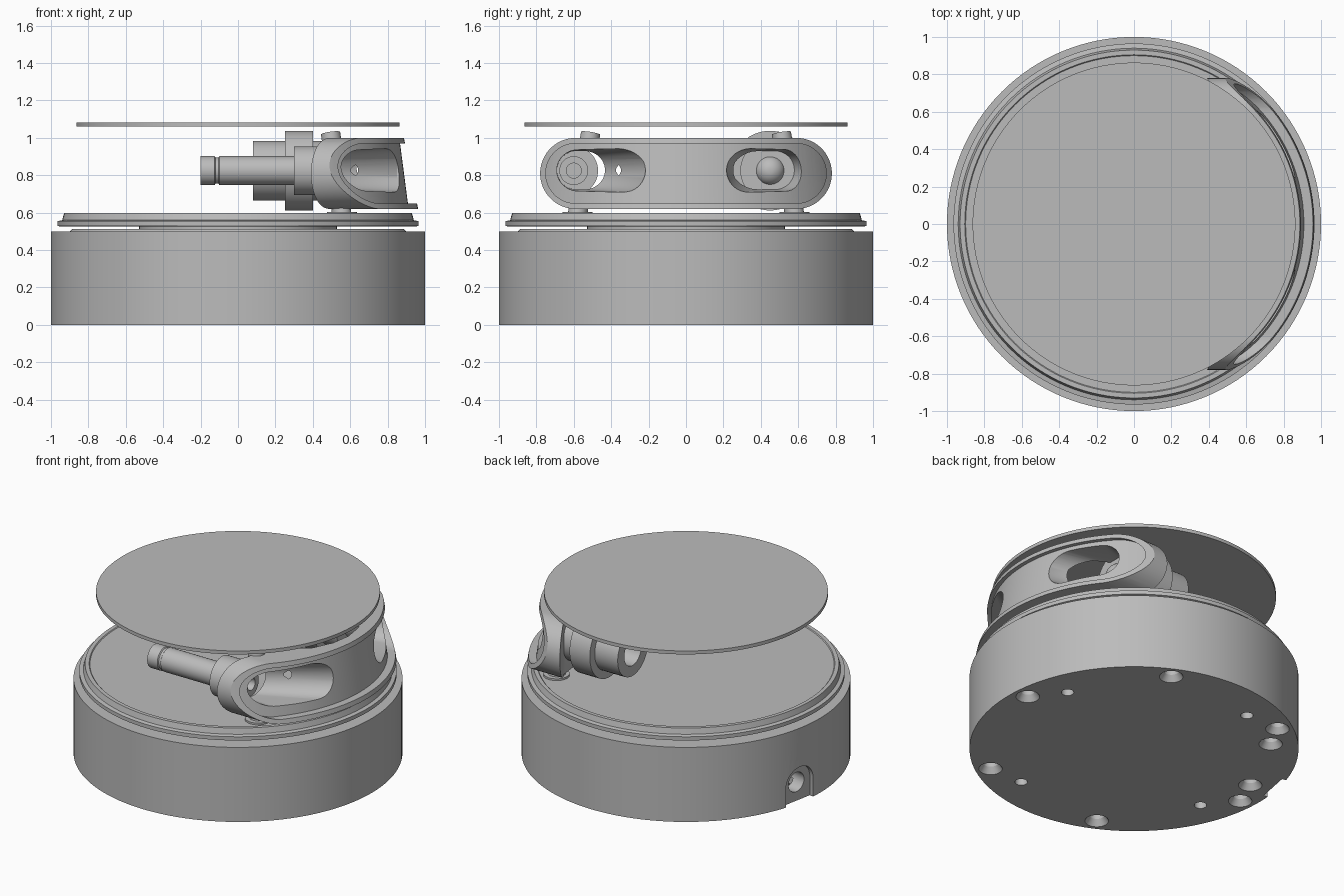
import bpy, bmesh
from math import pi, sin, cos, atan2, radians
from mathutils import Vector, Matrix

cube = bpy.data.objects.get("Cube")
if cube:
    bpy.data.objects.remove(cube, do_unlink=True)

grey = bpy.data.materials.new("plain grey")
grey.use_nodes = True
grey.diffuse_color = (0.5, 0.5, 0.5, 1)
grey.node_tree.nodes["Principled BSDF"].inputs["Base Color"].default_value = (0.5, 0.5, 0.5, 1)


def loft(name, loops):
    """Skin a row of equal loops and cap both ends."""
    bm = bmesh.new()
    rows = [[bm.verts.new(p) for p in loop] for loop in loops]
    n = len(rows[0])
    for a, b in zip(rows, rows[1:]):
        for i in range(n):
            j = (i + 1) % n
            bm.faces.new((a[i], a[j], b[j], b[i]))
    bm.faces.new(rows[0])
    bm.faces.new(rows[-1])
    bmesh.ops.recalc_face_normals(bm, faces=bm.faces)
    mesh = bpy.data.meshes.new(name)
    bm.to_mesh(mesh)
    bm.free()
    mesh.materials.append(grey)
    ob = bpy.data.objects.new(name, mesh)
    bpy.context.collection.objects.link(ob)
    return ob


def lathe(name, profile, n=96):
    """Stack of circles (radius, height) around z."""
    return loft(name, [[(r * cos(2 * pi * i / n), r * sin(2 * pi * i / n), z)
                        for i in range(n)] for r, z in profile])


def slot(x, c0, c1, r, n=20):
    """Rounded slot outline at x between two (y, z) centres."""
    d = atan2(c1[1] - c0[1], c1[0] - c0[0])
    pts = []
    for c, turn in ((c1, -pi / 2), (c0, pi / 2)):
        for i in range(n):
            a = d + turn + pi * (i + 0.5) / n
            pts.append((x, c[0] + r * cos(a), c[1] + r * sin(a)))
    return pts


def barrel(name, y, profile, z=0.825):
    """Turned part along x from (x, radius) pairs."""
    return loft(name, [slot(x, (y, z), (y, z), r) for x, r in profile])


def rod(name, a, b, r):
    a, b = Vector(a), Vector(b)
    ob = lathe(name, [(r, 0), (r, (b - a).length)], 32)
    turn = (b - a).to_track_quat("Z", "Y").to_matrix().to_4x4()
    ob.data.transform(Matrix.Translation(a) @ turn)
    return ob


def combine(ob, tool, operation="DIFFERENCE"):
    mod = ob.modifiers.new("cut", "BOOLEAN")
    mod.operation, mod.object, mod.solver = operation, tool, "EXACT"
    bpy.context.view_layer.objects.active = ob
    bpy.ops.object.modifier_apply(modifier=mod.name)
    bpy.data.objects.remove(tool, do_unlink=True)


def place(ob, radius, degrees):
    a = radians(degrees)
    ob.data.transform(Matrix.Translation((radius * cos(a), radius * sin(a), 0)))
    return ob


# Base drum with shoulder step
base = lathe("base_drum", [(1, 0), (1, 0.5), (0.9, 0.5), (0.885, 0.513)], 128)

# Countersunk and plain holes in the underside
wide = [(0.905, 4.5 + 60 * k) for k in range(6)] + [(0.833, 136), (0.833, 172)]
for radius, angle in wide:
    combine(base, place(lathe("hole", [(0.072, -0.02), (0.072, 0), (0.045, 0.04),
                                       (0.045, 0.1)], 32), radius, angle))
for k in range(4):
    combine(base, place(lathe("hole", [(0.038, -0.02), (0.038, 0.1)], 32), 0.796, 19.5 + 90 * k))

# Arched cable port in the side
arch = loft("arch", [slot(x, (0, -0.1), (0, 0.125), 0.115) for x in (0.965, 1.1)])
port = barrel("port", 0, [(0.8, 0.065), (1.1, 0.065)], 0.125)
for tool in (arch, port):
    tool.data.transform(Matrix.Rotation(radians(169), 4, "Z"))
    combine(base, tool)

# Turntable and floating top disc
lathe("turntable_spacer", [(0.53, 0.505), (0.53, 0.53)])
lathe("turntable", [(0.95, 0.525), (0.965, 0.53), (0.965, 0.555), (0.94, 0.56),
                    (0.93, 0.597), (0.905, 0.597), (0.9, 0.592)], 128)
lathe("top_disc", [(0.863, 1.06), (0.863, 1.083)], 128)

# Curved window panel: slot prism trimmed by an outer cone
MID = 0.81
panel = loft("window_panel", [slot(x, (-0.59, MID), (0.59, MID), 0.19, 28) for x in (0.1, 1.1)])
combine(panel, lathe("outer", [(0.967, 0.6), (0.883, 1.02)], 160), "INTERSECT")

# Hollow behind the panel, leaving thicker ends
half = [(-0.5, 1), (0.28, 1), (0.39, 0.78), (0.44, 0.68), (0.49, 0.59), (0.51, 0.42),
        (0.63, 0.36), (0.74, 0.26), (0.8, 0.13)]
plan = half + [(0.82, 0)] + [(x, -y) for x, y in reversed(half)]
combine(panel, loft("hollow", [[(x, y, z) for x, y in plan] for z in (0.5, 1.1)]))

# Recessed face inside the rim
recess = loft("recess", [slot(x, (-0.59, MID), (0.59, MID), 0.16, 28) for x in (0.3, 1.2)])
combine(recess, lathe("core", [(0.915, 0.6), (0.86, 1.02)], 160))
combine(panel, recess)

# Funnel windows, round behind and slotted in front
for y, inner_x, side in ((-0.59, 0.42, -1), (0.45, 0.45, 1)):
    c = (y, 0.827)
    ends = ((side * 0.335, 0.827), (side * 0.575, 0.827))
    combine(panel, loft("funnel", [slot(inner_x, c, (y + 0.001, 0.827), 0.1),
                                   slot(0.85, *sorted(ends), 0.118),
                                   slot(1.1, *sorted(ends), 0.118)]))

# Slim emitter tube with a grooved tip and a bored front
barrel("emitter_collar", -0.6, [(0.3, 0.13), (0.45, 0.13)])
tube = barrel("emitter_tube", -0.6, [(-0.2, 0.077), (-0.125, 0.077), (-0.12, 0.07), (-0.105, 0.07),
                                     (-0.1, 0.077), (0.52, 0.077)])
combine(tube, barrel("bore", -0.6, [(0.44, 0.04), (0.6, 0.04)]))

# Wide receiver with flange and domed lens
barrel("receiver_flange", 0.45, [(0.25, 0.213), (0.4, 0.213)])
receiver = barrel("receiver_body", 0.45, [(0.08, 0.16), (0.53, 0.16)])
combine(receiver, barrel("bore", 0.45, [(0, 0.09), (0.2, 0.09)]))
barrel("receiver_lens", 0.45, [(0.5 + 0.08 * sin(a * pi / 18), 0.08 * cos(a * pi / 18))
                               for a in range(9)])

# Leaning mounting posts, feet and caps
for side, word in ((-1, "right"), (1, "left")):
    foot = Vector((0.555, side * 0.58, 0.59))
    head = Vector((0.495, side * 0.51, 1.025))
    rod(word + "_foot", foot, foot + Vector((0, 0, 0.014)), 0.08)
    rod(word + "_post", foot, foot.lerp(head, 0.16), 0.052)
    rod(word + "_post_cap", foot.lerp(head, 0.87), head, 0.052)

# Smooth the round walls and keep edges crisp
bpy.ops.object.select_all(action="DESELECT")
for ob in bpy.context.collection.objects:
    if ob.type == "MESH" and grey.name in ob.data.materials:
        ob.select_set(True)
        bpy.context.view_layer.objects.active = ob
bpy.ops.object.shade_smooth_by_angle(angle=radians(30))
